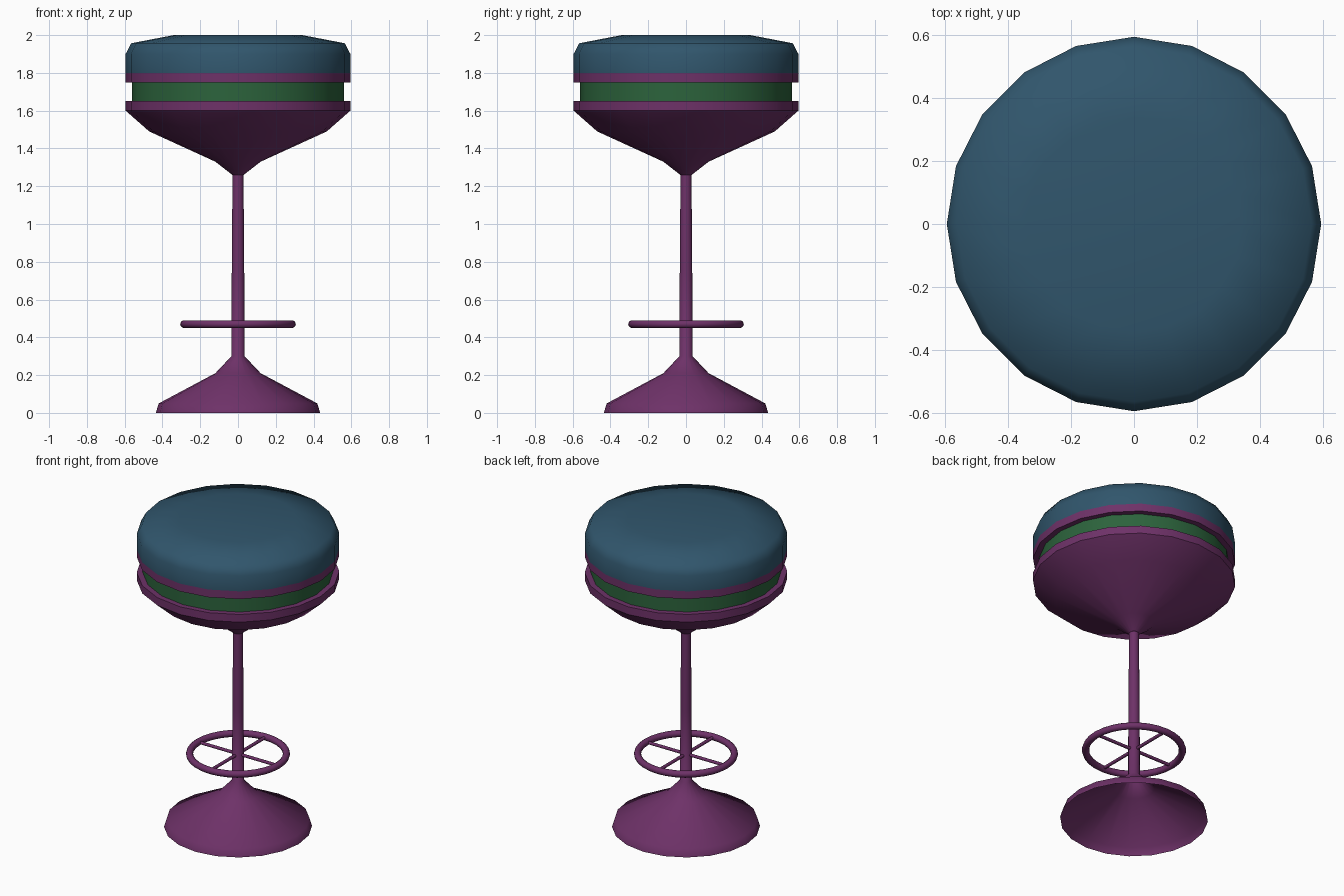
import bpy, bmesh, math
from mathutils import Vector

if "Cube" in bpy.data.objects:
    bpy.data.objects.remove(bpy.data.objects["Cube"])


def material(name, rgb):
    m = bpy.data.materials.new(name)
    m.diffuse_color = (*rgb, 1)
    m.use_nodes = True
    m.node_tree.nodes["Principled BSDF"].inputs["Base Color"].default_value = m.diffuse_color
    return m


BLUE = material("blue", (0.03, 0.092, 0.15))
PURPLE = material("purple", (0.155, 0.031, 0.138))
GREEN = material("green", (0.025, 0.125, 0.045))


def finish(obj, mat, angle):
    obj.data.materials.append(mat)
    bpy.ops.object.select_all(action='DESELECT')
    obj.select_set(True)
    bpy.context.view_layer.objects.active = obj
    bpy.ops.object.shade_smooth_by_angle(angle=math.radians(angle))


def lathe(name, profile, mat, sides=20, angle=60):
    """Spin an (r, z) profile listed from bottom to top around z."""
    bm = bmesh.new()
    rings = []
    for r, z in profile:
        if r == 0:
            rings.append([bm.verts.new((0, 0, z))] * sides)
        else:
            rings.append([bm.verts.new((r * math.cos(math.tau * i / sides),
                                        r * math.sin(math.tau * i / sides), z))
                          for i in range(sides)])
    for low, high in zip(rings, rings[1:]):
        for i in range(sides):
            j = (i + 1) % sides
            bm.faces.new(dict.fromkeys((low[i], low[j], high[j], high[i])))
    mesh = bpy.data.meshes.new(name)
    bm.to_mesh(mesh)
    bm.free()
    obj = bpy.data.objects.new(name, mesh)
    bpy.context.collection.objects.link(obj)
    finish(obj, mat, angle)


# Seat: cushion, upper trim, recessed band, lower bowl
lathe("seat_cushion", [(0.595, 1.80), (0.595, 1.90), (0.565, 1.957),
                       (0.34, 2.0), (0, 2.0)], BLUE)
lathe("upper_trim", [(0.56, 1.75), (0.595, 1.75), (0.595, 1.80)], PURPLE)
lathe("seat_band", [(0.56, 1.65), (0.56, 1.75)], GREEN)
lathe("seat_bowl", [(0.03, 1.26), (0.12, 1.33), (0.47, 1.49), (0.595, 1.60),
                    (0.595, 1.65), (0.56, 1.65)], PURPLE, angle=40)

# Hollow flared base running up into the pole
lathe("base_and_pole", [(0.435, 0), (0.42, 0.05), (0.12, 0.21), (0.035, 0.30),
                        (0.033, 0.76), (0.029, 1.26)], PURPLE)

# Foot ring with two crossing spokes
bpy.ops.mesh.primitive_torus_add(location=(0, 0, 0.47), major_radius=0.285,
                                 minor_radius=0.021, major_segments=32,
                                 minor_segments=10)
ring = bpy.context.object
ring.name = "foot_ring"
finish(ring, PURPLE, 60)

for name, axis in (("spoke_x", (1, 0, 0)), ("spoke_y", (0, 1, 0))):
    bpy.ops.mesh.primitive_cylinder_add(
        vertices=8, radius=0.01, depth=0.56, location=(0, 0, 0.47),
        rotation=Vector(axis).to_track_quat('Z', 'Y').to_euler())
    spoke = bpy.context.object
    spoke.name = name
    finish(spoke, PURPLE, 60)
